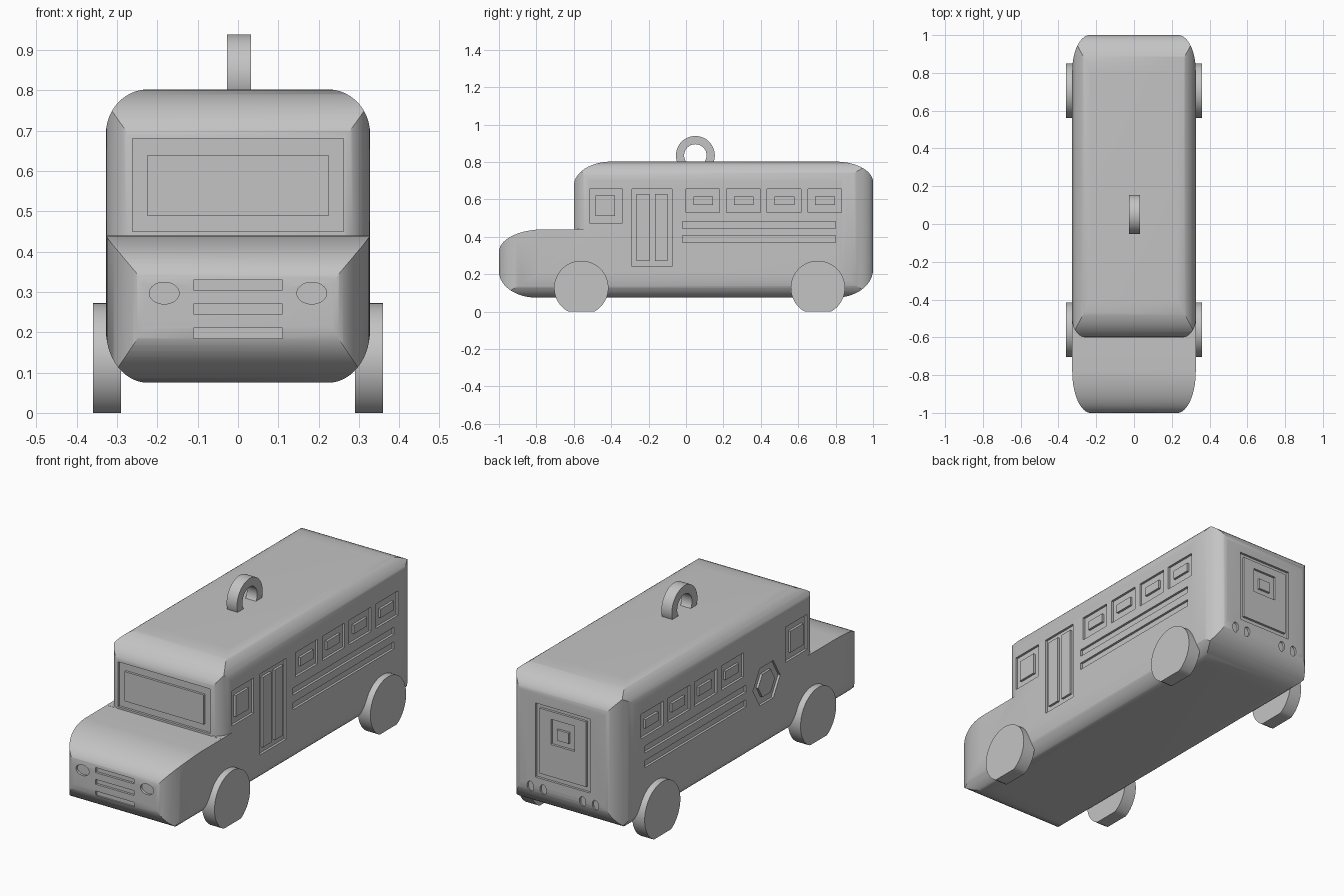
import bpy, bmesh, math

cube = bpy.data.objects.get("Cube")
if cube:
    bpy.data.objects.remove(cube, do_unlink=True)

GREY = (0.55, 0.55, 0.55, 1)
mat = bpy.data.materials.new("plain_grey")
mat.use_nodes = True
mat.diffuse_color = GREY
mat.node_tree.nodes["Principled BSDF"].inputs["Base Color"].default_value = GREY

HALF_W, DEPTH = 0.327, 0.012

# Axis mappings: a flat outline (u, v) pushed along w
along_x = lambda u, v, w: (w, u, v)
along_y = lambda u, v, w: (u, w, v)
along_z = lambda u, v, w: (u, v, w)


def prism(name, outer, axis, w0, w1, inner=None):
    """Extrude an outline, optionally with a hole of equal point count."""
    bm = bmesh.new()
    rings = [[[bm.verts.new(axis(u, v, w)) for u, v in loop] for w in (w0, w1)]
             for loop in ([outer, inner] if inner else [outer])]
    n = len(outer)
    for low, high in rings:
        for i in range(n):
            j = (i + 1) % n
            bm.faces.new((low[i], low[j], high[j], high[i]))
    for k in range(2):
        if inner:
            a, b = rings[0][k], rings[1][k]
            for i in range(n):
                j = (i + 1) % n
                bm.faces.new((a[i], a[j], b[j], b[i]))
        else:
            bm.faces.new(rings[0][k])
    bmesh.ops.recalc_face_normals(bm, faces=bm.faces)
    mesh = bpy.data.meshes.new(name)
    bm.to_mesh(mesh)
    bm.free()
    mesh.materials.append(mat)
    obj = bpy.data.objects.new(name, mesh)
    bpy.context.collection.objects.link(obj)
    return obj


def rounded(corners, steps=14):
    """Axis-aligned outline whose corners (u, v, ru, rv) get elliptical arcs."""
    pts = []
    for i, (u, v, ru, rv) in enumerate(corners):
        if ru == 0:
            pts.append((u, v))
            continue
        legs = []
        for q in (corners[i - 1], corners[(i + 1) % len(corners)]):
            du, dv = q[0] - u, q[1] - v
            legs.append((math.copysign(ru, du) if abs(du) > 1e-6 else 0,
                         math.copysign(rv, dv) if abs(dv) > 1e-6 else 0))
        for k in range(steps + 1):
            t = math.pi / 2 * k / steps
            a, b = 1 - math.sin(t), 1 - math.cos(t)
            pts.append((u + legs[0][0] * a + legs[1][0] * b,
                        v + legs[0][1] * a + legs[1][1] * b))
    return pts


def oval(u, v, ru, rv, n=32):
    return [(u + ru * math.cos(2 * math.pi * i / n),
             v + rv * math.sin(2 * math.pi * i / n)) for i in range(n)]


def rect(u0, u1, v0, v1):
    return [(u0, v0), (u1, v0), (u1, v1), (u0, v1)]


def combine(obj, tool, operation):
    mod = obj.modifiers.new("cut", 'BOOLEAN')
    mod.operation, mod.solver, mod.object = operation, 'EXACT', tool
    bpy.context.view_layer.objects.active = obj
    bpy.ops.object.modifier_apply(modifier=mod.name)
    bpy.data.objects.remove(tool, do_unlink=True)


def smooth(obj):
    bpy.ops.object.select_all(action='DESELECT')
    obj.select_set(True)
    bpy.context.view_layer.objects.active = obj
    bpy.ops.object.shade_smooth_by_angle(angle=math.radians(30))


# Body: side profile trimmed by the plan and the front outline
body = prism("bus_body", rounded([
    (-1, 0.075, 0.2, 0.14), (1, 0.075, 0.2, 0.15), (1, 0.802, 0.2, 0.11),
    (-0.6, 0.802, 0.2, 0.13), (-0.6, 0.44, 0, 0), (-1, 0.44, 0.24, 0.12)]),
    along_x, -0.5, 0.5)
plan = prism("plan", rounded([
    (-HALF_W, -1.001, 0.1, 0.22), (HALF_W, -1.001, 0.1, 0.22),
    (HALF_W, 1.001, 0.095, 0.19), (-HALF_W, 1.001, 0.095, 0.19)]),
    along_z, -0.2, 1.2)
combine(body, plan, 'INTERSECT')
w = HALF_W + 0.0005
outline = prism("outline", rounded([
    (-w, 0.0745, 0.105, 0.13), (w, 0.0745, 0.105, 0.13),
    (w, 0.8025, 0.105, 0.11), (-w, 0.8025, 0.105, 0.11)]),
    along_y, -1.3, 1.3)
combine(body, outline, 'INTERSECT')

# Round the upright corners beside the windscreen
for s in (-1, 1):
    arc = rounded([(s * 0.2, -0.601, 0, 0), (s * w, -0.601, 0.075, 0.1),
                   (s * w, -0.3, 0, 0)])[1:-1]
    spandrel = [(s * 0.4, -0.7), (arc[0][0], -0.7)] + arc + [(s * 0.4, arc[-1][1])]
    combine(body, prism("corner", spandrel, along_z, 0.4405, 1.2), 'DIFFERENCE')


def groove(face, outer, inner=None):
    """Engrave a shallow outline or recess in one side of the body."""
    axis, base = face
    s = math.copysign(1, base)
    tool = prism("groove", outer, axis, base - s * DEPTH, base + s * 0.05, inner)
    combine(body, tool, 'DIFFERENCE')


RIGHT, LEFT = (along_x, -HALF_W), (along_x, HALF_W)
NOSE, SCREEN, REAR = (along_y, -1.0), (along_y, -0.6), (along_y, 1.0)

# Side windows, cab windows and stripes
for side in (RIGHT, LEFT):
    groove(side, rect(-0.515, -0.34, 0.475, 0.655), rect(-0.485, -0.38, 0.51, 0.62))
    for i in range(4):
        y = 0.217 * i
        groove(side, rect(y, y + 0.18, 0.53, 0.655),
               rect(y + 0.04, y + 0.145, 0.57, 0.615))
    for z in (0.37, 0.445):
        groove(side, rect(-0.02, 0.8, z, z + 0.036))

# Hexagonal sign on the right, folding door on the left
groove(RIGHT, oval(-0.187, 0.427, 0.11, 0.11, 6), oval(-0.187, 0.427, 0.068, 0.068, 6))
groove(LEFT, rect(-0.288, -0.18, 0.24, 0.655), rect(-0.265, -0.195, 0.27, 0.63))
groove(LEFT, rect(-0.182, -0.076, 0.24, 0.655), rect(-0.167, -0.1, 0.27, 0.63))

# Windscreen, grille and headlights
groove(SCREEN, rect(-0.262, 0.262, 0.45, 0.68), rect(-0.225, 0.225, 0.488, 0.64))
for z in (0.185, 0.245, 0.305):
    groove(NOSE, rect(-0.11, 0.11, z, z + 0.025))
for s in (-1, 1):
    groove(NOSE, oval(s * 0.183, 0.297, 0.037, 0.027))

# Rear door with its window, and tail lights
groove(REAR, rect(-0.155, 0.155, 0.27, 0.65), rect(-0.133, 0.133, 0.295, 0.63))
groove(REAR, rect(-0.068, 0.068, 0.46, 0.59), rect(-0.034, 0.034, 0.49, 0.545))
for s in (-1, 1):
    for x in (0.112, 0.185):
        groove(REAR, oval(s * x, 0.215, 0.018, 0.026))
smooth(body)

# Wheels, flattened where they meet the ground
for label, y in (("front", -0.56), ("rear", 0.705)):
    for side, s in (("left", 1), ("right", -1)):
        tyre = [(u, max(v, 0)) for u, v in oval(y, 0.127, 0.145, 0.145, 64)]
        smooth(prism(f"{label}_{side}_wheel", tyre, along_x, s * 0.29, s * 0.36))

# Hanging loop on the roof
smooth(prism("hanging_loop", oval(0.05, 0.835, 0.104, 0.104, 48), along_x,
             -0.027, 0.032, oval(0.05, 0.835, 0.06, 0.06, 48)))
